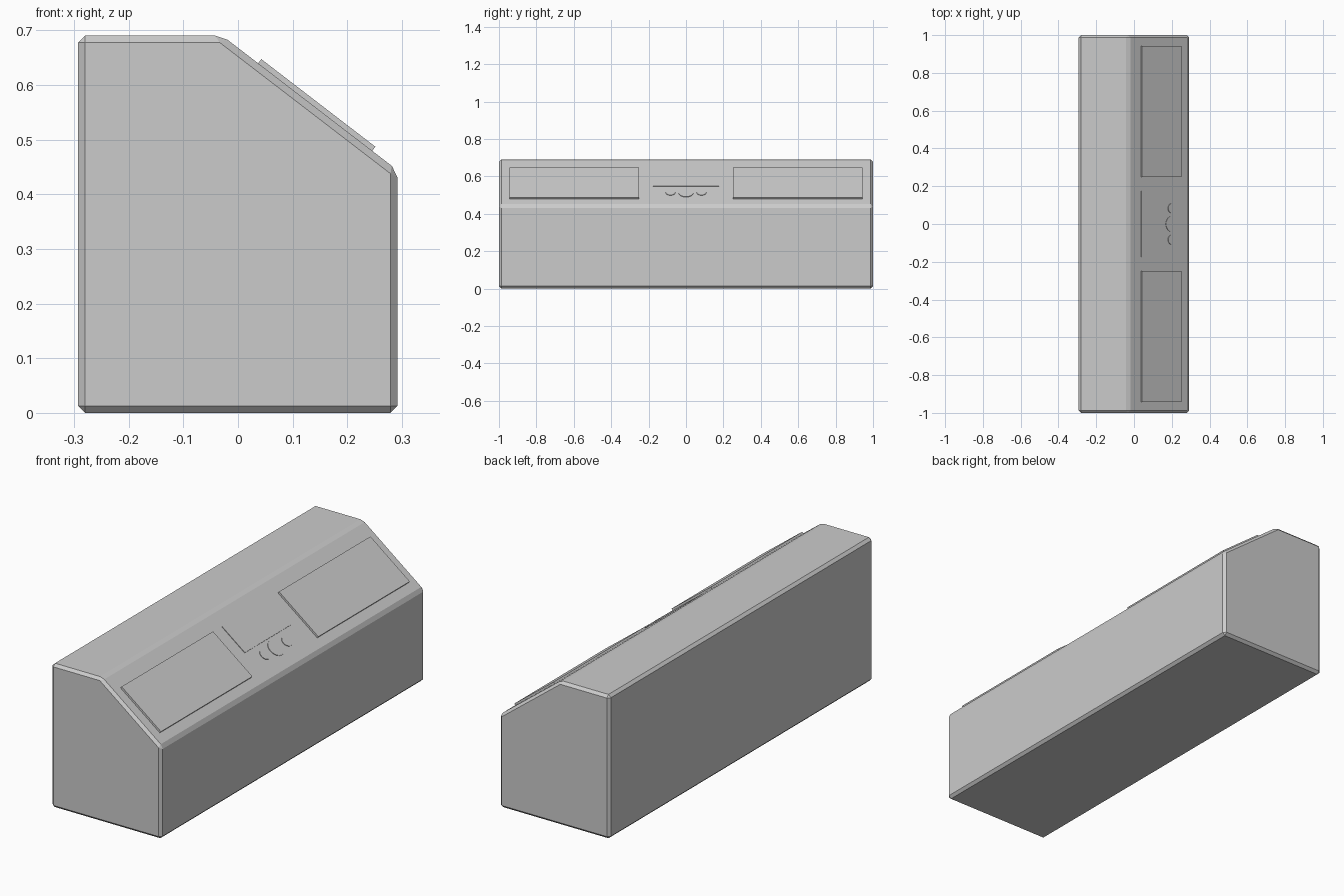
import bpy, bmesh, math
from mathutils import Matrix, Vector

if "Cube" in bpy.data.objects:
    bpy.data.objects.remove(bpy.data.objects["Cube"])

# Sloped deck frame: starts at the top corner, runs down towards +x
TOP = Vector((-0.029, 0, 0.69))
LOW = Vector((0.2915, 0, 0.444))
DOWN = (LOW - TOP).normalized()
ANGLE = math.atan2(-DOWN.z, DOWN.x)
SLOPE = Matrix.Translation(TOP) @ Matrix.Rotation(ANGLE, 4, 'Y')


def make_object(name, bm):
    bmesh.ops.recalc_face_normals(bm, faces=bm.faces)
    mesh = bpy.data.meshes.new(name)
    bm.to_mesh(mesh)
    bm.free()
    obj = bpy.data.objects.new(name, mesh)
    bpy.context.collection.objects.link(obj)
    return obj


def slope_panel(name, s0, s1, y0, y1, height, sink=0.003):
    """Flat box lying on the sloped deck."""
    bm = bmesh.new()
    size = Matrix.Diagonal((s1 - s0, y1 - y0, height + sink, 1))
    centre = Matrix.Translation(((s0 + s1) / 2, (y0 + y1) / 2, (height - sink) / 2))
    bmesh.ops.create_cube(bm, size=1, matrix=SLOPE @ centre @ size)
    return make_object(name, bm)


def slope_disc(name, s, y, radius, height, sink=0.003):
    """Low round button on the sloped deck."""
    bm = bmesh.new()
    centre = Matrix.Translation((s, y, (height - sink) / 2))
    bmesh.ops.create_cone(bm, cap_ends=True, segments=32, radius1=radius, radius2=radius,
                          depth=height + sink, matrix=SLOPE @ centre)
    return make_object(name, bm)


# Console body: extruded profile with chamfered edges
profile = [(-0.2925, 0), (0.2915, 0), (LOW.x, LOW.z), (TOP.x, TOP.z), (-0.2925, 0.69)]
bm = bmesh.new()
face = bm.faces.new([bm.verts.new((x, -1, z)) for x, z in profile])
ext = bmesh.ops.extrude_face_region(bm, geom=[face])
bmesh.ops.translate(bm, vec=(0, 2, 0),
                    verts=[v for v in ext["geom"] if isinstance(v, bmesh.types.BMVert)])
body = make_object("console_body", bm)
bevel = body.modifiers.new("chamfer", 'BEVEL')
bevel.width = 0.0127
bevel.segments = 1
bevel.limit_method = 'ANGLE'

# Large side panels and small side buttons, one per side
for side, sign in (("left", -1), ("right", 1)):
    y0, y1 = sorted((sign * 0.25, sign * 0.943))
    slope_panel(side + "_panel", 0.083, 0.346, y0, y1, 0.0095)
    slope_disc(side + "_button", 0.289, sign * 0.083, 0.026, 0.003)

# Centre screen and main button
slope_panel("centre_screen", 0.083, 0.236, -0.176, 0.176, 0.003)
slope_disc("main_button", 0.289, 0, 0.041, 0.003)
